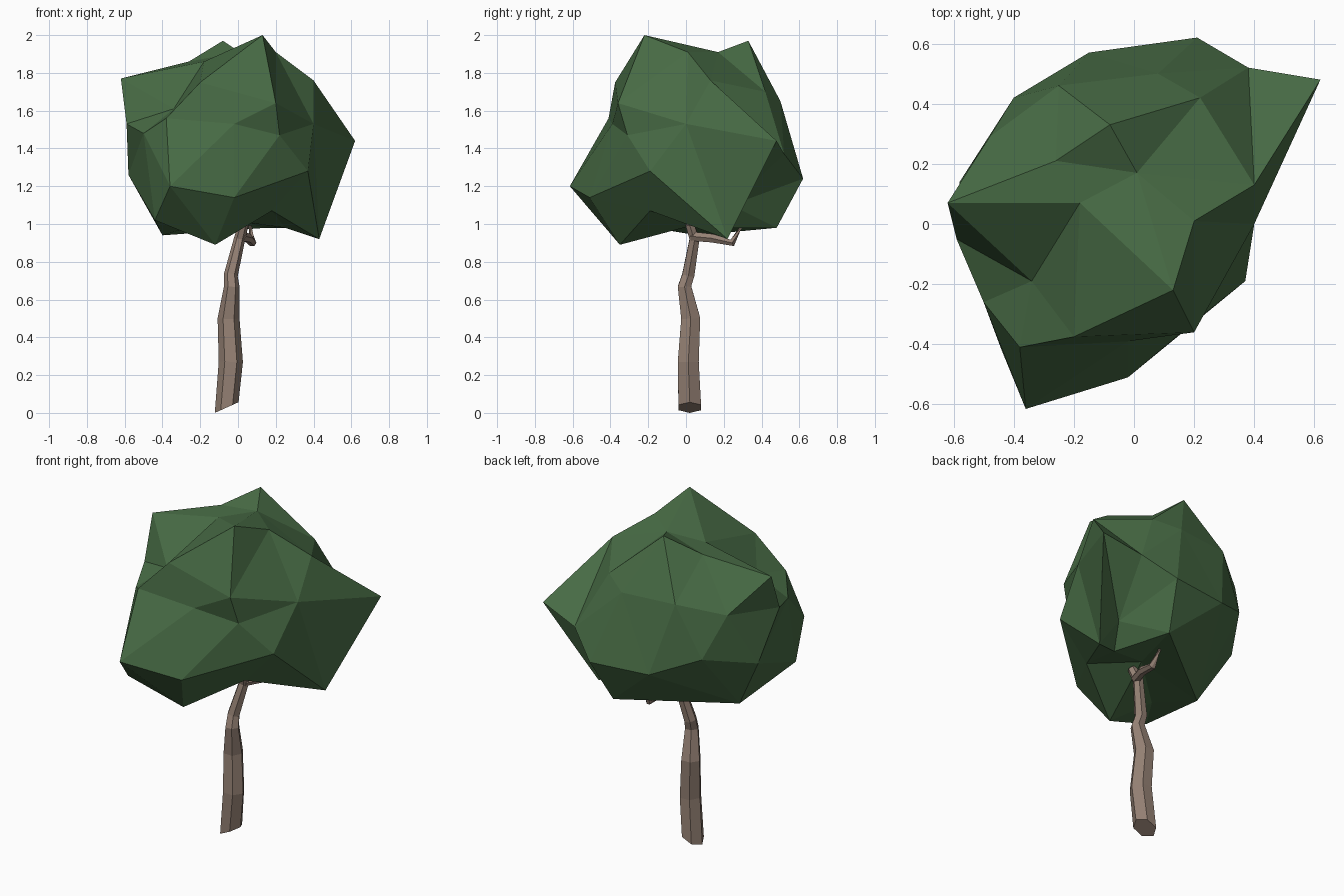
import bpy, bmesh, math
from mathutils import Vector

if "Cube" in bpy.data.objects:
    bpy.data.objects.remove(bpy.data.objects["Cube"])


def material(name, rgb):
    m = bpy.data.materials.new(name)
    m.diffuse_color = (*rgb, 1)
    m.use_nodes = True
    m.node_tree.nodes["Principled BSDF"].inputs["Base Color"].default_value = m.diffuse_color
    return m


def add_object(name, bm, mat):
    bmesh.ops.recalc_face_normals(bm, faces=bm.faces[:])
    me = bpy.data.meshes.new(name)
    bm.to_mesh(me)
    bm.free()
    me.materials.append(mat)
    ob = bpy.data.objects.new(name, me)
    bpy.context.collection.objects.link(ob)
    return ob


def limb(name, path, mat, sides=6, first_normal=None):
    """Faceted tube through (x, y, z, radius) points."""
    bm = bmesh.new()
    pts = [Vector(p[:3]) for p in path]
    rings = []
    for i, p in enumerate(pts):
        t = (pts[min(i + 1, len(pts) - 1)] - pts[max(i - 1, 0)]).normalized()
        if i == 0 and first_normal:
            t = Vector(first_normal).normalized()
        side = Vector((0, 1, 0)) if abs(t.y) < 0.8 else Vector((0, 0, 1))
        u = side.cross(t).normalized()
        w = t.cross(u)
        rings.append([bm.verts.new(p + path[i][3] * (
            u * math.cos(k * math.tau / sides) + w * math.sin(k * math.tau / sides)))
            for k in range(sides)])
    for a, b in zip(rings, rings[1:]):
        for k in range(sides):
            n = (k + 1) % sides
            bm.faces.new((a[k], a[n], b[n], b[k]))
    bm.faces.new(rings[0][::-1])
    bm.faces.new(rings[-1])
    return add_object(name, bm, mat)


bark = material("bark", (0.30, 0.22, 0.175))
leaf = material("leaf", (0.065, 0.15, 0.06))

# Crooked trunk and the side branch
limb("trunk", [(-0.06, 0.02, 0.03, 0.069), (-0.038, 0.012, 0.27, 0.064),
               (-0.05, 0.025, 0.50, 0.058), (-0.033, -0.008, 0.67, 0.041),
               (-0.038, 0.012, 0.73, 0.037), (0.008, 0.045, 0.92, 0.03),
               (0.03, 0.02, 1.0, 0.026)],
     bark, first_normal=(-0.45, 0, 1))
limb("side_branch", [(0.015, 0.035, 0.935, 0.028), (0.055, 0.14, 0.925, 0.026),
                     (0.075, 0.245, 0.90, 0.022), (0.06, 0.31, 1.02, 0.013)], bark)

# Crown: outline corners, skinned by hulling their directions from the centre
corners = [
    # crest
    (0.13, -0.22, 2.0), (-0.08, 0.33, 1.97), (0.20, 0.01, 1.91), (0.01, 0.17, 1.91),
    (-0.26, 0.21, 1.86), (-0.18, 0.07, 1.86), (-0.62, 0.07, 1.77), (0.40, 0.13, 1.76),
    (-0.20, -0.375, 1.75), (0.22, 0.42, 1.70), (-0.25, 0.46, 1.65), (0.20, -0.36, 1.64),
    (0.08, 0.50, 1.65),
    # middle
    (-0.34, -0.19, 1.61), (-0.48, 0.29, 1.58), (-0.38, -0.41, 1.56), (-0.59, -0.05, 1.53),
    (0.40, 0.0, 1.53), (-0.02, -0.39, 1.53), (-0.50, -0.26, 1.48), (0.22, -0.31, 1.47),
    (0.62, 0.48, 1.44), (0.38, 0.52, 1.37), (-0.40, 0.42, 1.34), (0.37, -0.19, 1.28),
    (-0.58, 0.14, 1.26), (-0.15, 0.57, 1.24), (0.21, 0.62, 1.24), (-0.36, -0.615, 1.20),
    (-0.02, -0.51, 1.14),
    # underside
    (0.31, 0.24, 1.10), (0.18, -0.19, 1.07), (-0.44, -0.42, 1.02), (0.15, 0.48, 0.98),
    (-0.27, -0.17, 0.98), (0.25, 0.13, 0.98), (-0.40, 0.06, 0.94), (0.43, 0.22, 0.92),
    (-0.12, -0.35, 0.89), (0.03, 0.1, 1.01)]
centre = Vector((-0.03, 0.03, 1.42))
bm = bmesh.new()
target = {}
for c in corners:
    v = bm.verts.new((Vector(c) - centre).normalized())
    target[v] = Vector(c)
bmesh.ops.convex_hull(bm, input=bm.verts[:])
for v, co in target.items():
    if v.is_valid:
        v.co = co


def corner(co):
    return min(bm.verts, key=lambda v: (v.co - Vector(co)).length)


def connect(a, b):
    """Turn the edge lying between two corners so that it joins them."""
    a, b = corner(a), corner(b)
    if bm.edges.get((a, b)):
        return
    for f in a.link_faces:
        for e in f.edges:
            if a not in e.verts and any(b in g.verts for g in e.link_faces):
                bmesh.utils.edge_rotate(e, True)
                return


# Ridges and hollows that must run a particular way
connect((0.40, 0.13, 1.76), (0.38, 0.52, 1.37))
connect((-0.36, -0.615, 1.20), (-0.12, -0.35, 0.89))
connect((-0.26, 0.21, 1.86), (0.01, 0.17, 1.91))
connect((0.62, 0.48, 1.44), (0.37, -0.19, 1.28))
connect((0.62, 0.48, 1.44), (0.43, 0.22, 0.92))
add_object("leafy_crown", bm, leaf)

# Stand the tree on the ground
trunk_verts = bpy.data.objects["trunk"].data.vertices
low = min(v.co.z for v in trunk_verts)
for v in trunk_verts:
    if v.co.z < 0.15:
        v.co.z -= low
